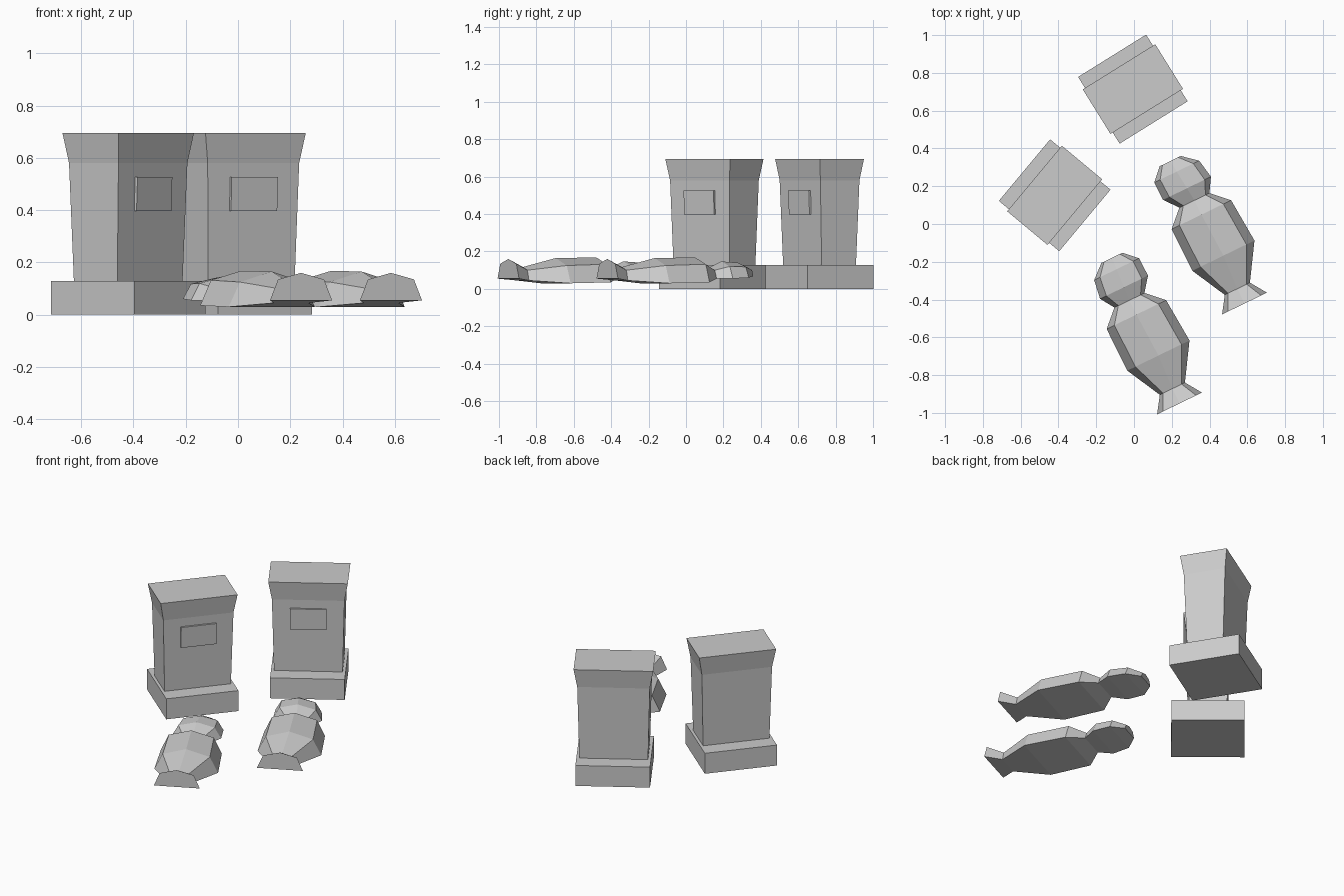
import bpy, bmesh, math
from mathutils import Matrix

if "Cube" in bpy.data.objects:
    bpy.data.objects.remove(bpy.data.objects["Cube"])


def loft(name, rings, matrix):
    """Skin a list of equal-sized point rings and cap both ends."""
    bm = bmesh.new()
    loops = [[bm.verts.new(p) for p in ring] for ring in rings]
    n = len(loops[0])
    for a, b in zip(loops, loops[1:]):
        for i in range(n):
            j = (i + 1) % n
            bm.faces.new((a[i], a[j], b[j], b[i]))
    bm.faces.new(loops[0])
    bm.faces.new(loops[-1])
    bmesh.ops.recalc_face_normals(bm, faces=bm.faces)
    mesh = bpy.data.meshes.new(name)
    bm.to_mesh(mesh)
    bm.free()
    obj = bpy.data.objects.new(name, mesh)
    obj.matrix_world = matrix
    bpy.context.collection.objects.link(obj)
    return obj


def rect(hw, hd, z, y=0):
    return [(-hw, y - hd, z), (hw, y - hd, z), (hw, y + hd, z), (-hw, y + hd, z)]


def gravestone(name, x, y, angle):
    m = Matrix.Translation((x, y, 0)) @ Matrix.Rotation(math.radians(angle), 4, 'Z')
    # square plinth
    loft(name + "_plinth", [rect(.212, .208, 0), rect(.212, .208, .128)], m)
    # tapered shaft with flared top
    loft(name + "_shaft", [rect(.195, .108, .128), rect(.206, .123, .58),
                           rect(.226, .139, .695)], m)
    # raised plaque on the front
    loft(name + "_plaque", [rect(.104, .02, .397, -.108),
                            rect(.104, .02, .527, -.113)], m)


def section(s, w, z0, z1, z2, shift=0):
    """Flat-bottomed five-sided section across a lying figure."""
    return [(shift - w, -s, z0), (shift - w * .74, -s, z1), (shift, -s, z2),
            (shift + w * .74, -s, z1), (shift + w, -s, z0)]


# distance from neck, half width, bottom, shoulder and ridge heights
HEAD = [(-.243, .062, .068, .1, .112), (-.178, .132, .06, .118, .14),
        (-.075, .141, .055, .12, .147), (0, .088, .055, .1, .115)]
BODY = [(0, .089, .055, .1, .115), (.084, .175, .035, .132, .168),
        (.33, .183, .03, .125, .165), (.52, .074, .045, .1, .117),
        (.607, .132, .055, .135, .16)]


def wrapped_figure(name, x, y, lean):
    m = Matrix.Translation((x, y, 0)) @ Matrix.Rotation(math.radians(25.9), 4, 'Z')
    # head, slightly tilted sideways
    loft(name + "_head", [section(*r, shift=-lean * r[0]) for r in HEAD], m)
    # wrapped body with flared feet
    loft(name + "_body", [section(*r, shift=.01 if r[0] == .33 else 0) for r in BODY], m)


gravestone("left_stone", -.42, .152, 50.2)
gravestone("back_stone", -.006, .714, 31.9)
wrapped_figure("right_figure", .32, .125, -.1)
wrapped_figure("front_figure", -.024, -.404, .06)
